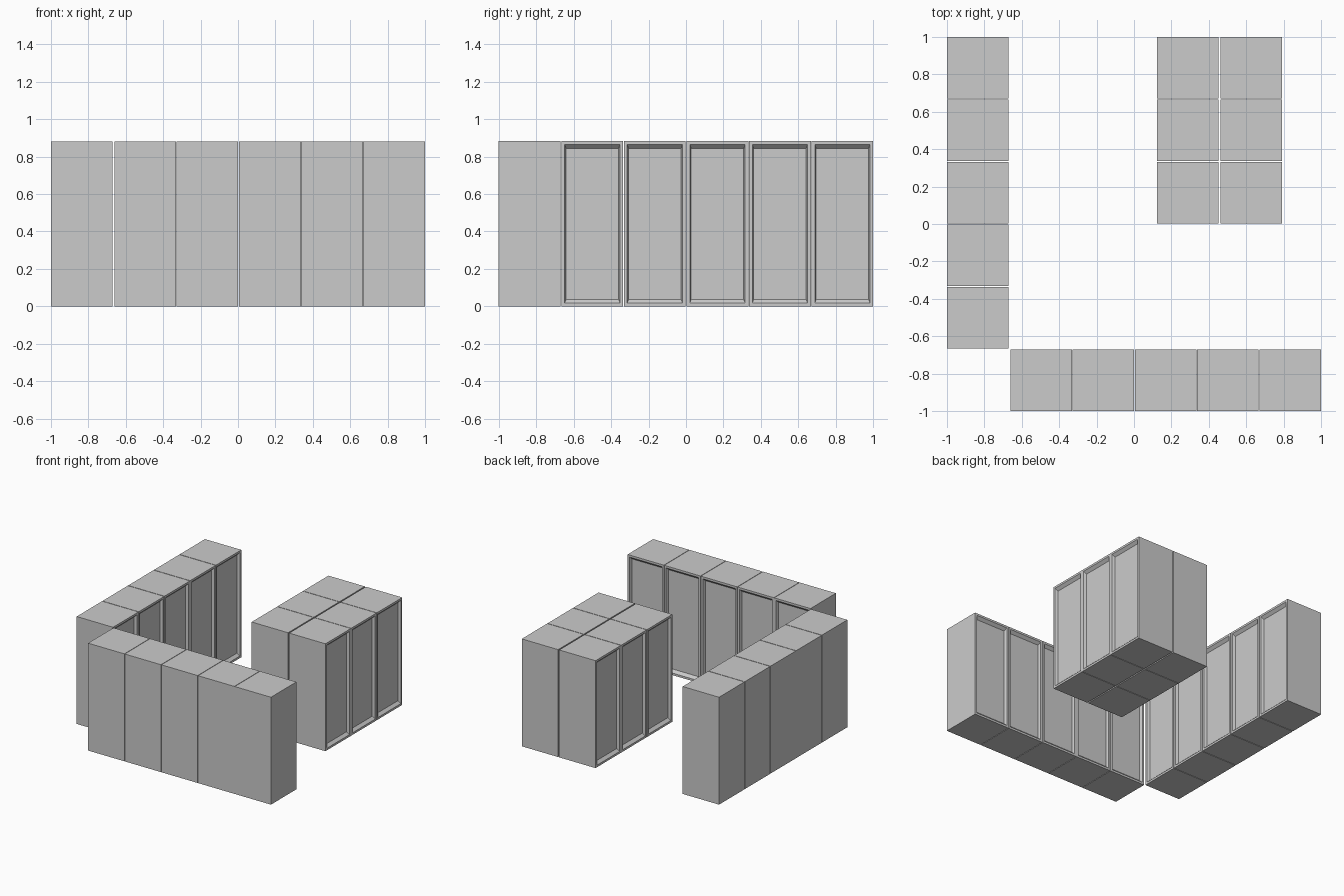
import bpy, bmesh, math
from mathutils import Matrix, Vector

if "Cube" in bpy.data.objects:
    bpy.data.objects.remove(bpy.data.objects["Cube"])

W, D, H = 0.329, 0.33, 0.882      # cabinet width, depth, height
BORDER, RECESS, TAPER = 0.017, 0.022, 0.95


def cabinet_mesh():
    """Cabinet with its front on +x: flat rim and a tapered recessed panel."""
    bm = bmesh.new()
    bmesh.ops.create_cube(bm, size=1, matrix=Matrix.Translation((0, 0, H / 2))
                          @ Matrix.Diagonal((D, W, H, 1)))
    bm.normal_update()
    front = next(f for f in bm.faces if f.normal.x > 0.9)
    # flat rim around the opening
    bmesh.ops.inset_region(bm, faces=[front], thickness=BORDER, use_even_offset=True)
    # recessed panel, slightly smaller than the opening
    bmesh.ops.inset_region(bm, faces=[front], thickness=0.004, use_even_offset=True)
    c = Vector((D / 2, 0, H / 2))
    half_w, half_h = W / 2 - BORDER, H / 2 - BORDER
    for v in front.verts:
        v.co = Vector((D / 2 - RECESS,
                       math.copysign(half_w * TAPER, v.co.y),
                       c.z + math.copysign(half_h * TAPER, v.co.z - c.z)))
    bm.normal_update()
    me = bpy.data.meshes.new("cabinet")
    bm.to_mesh(me)
    bm.free()
    return me


mesh = cabinet_mesh()


def row(name, start, end, count, angle):
    """Evenly spaced cabinets between two centres, fronts turned by angle."""
    a, b = Vector(start), Vector(end)
    for i in range(count):
        ob = bpy.data.objects.new(f"{name}_{i + 1}", mesh)
        p = a.lerp(b, i / (count - 1))
        ob.location = (p.x, p.y, 0)
        ob.rotation_euler.z = math.radians(angle)
        bpy.context.collection.objects.link(ob)


h = 0.165
# wall row on the left, facing right
row("left_wall_cabinet", (-1 + h, -0.665 + h), (-1 + h, 1 - h), 5, 0)
# wall row along the front edge, facing back
row("front_wall_cabinet", (-0.662 + h, -1 + h), (1 - h, -1 + h), 5, 90)
# back-to-back island
row("island_left_cabinet", (0.287, 0.003 + h), (0.287, 1 - h), 3, 180)
row("island_right_cabinet", (0.627, 0.003 + h), (0.627, 1 - h), 3, 0)
